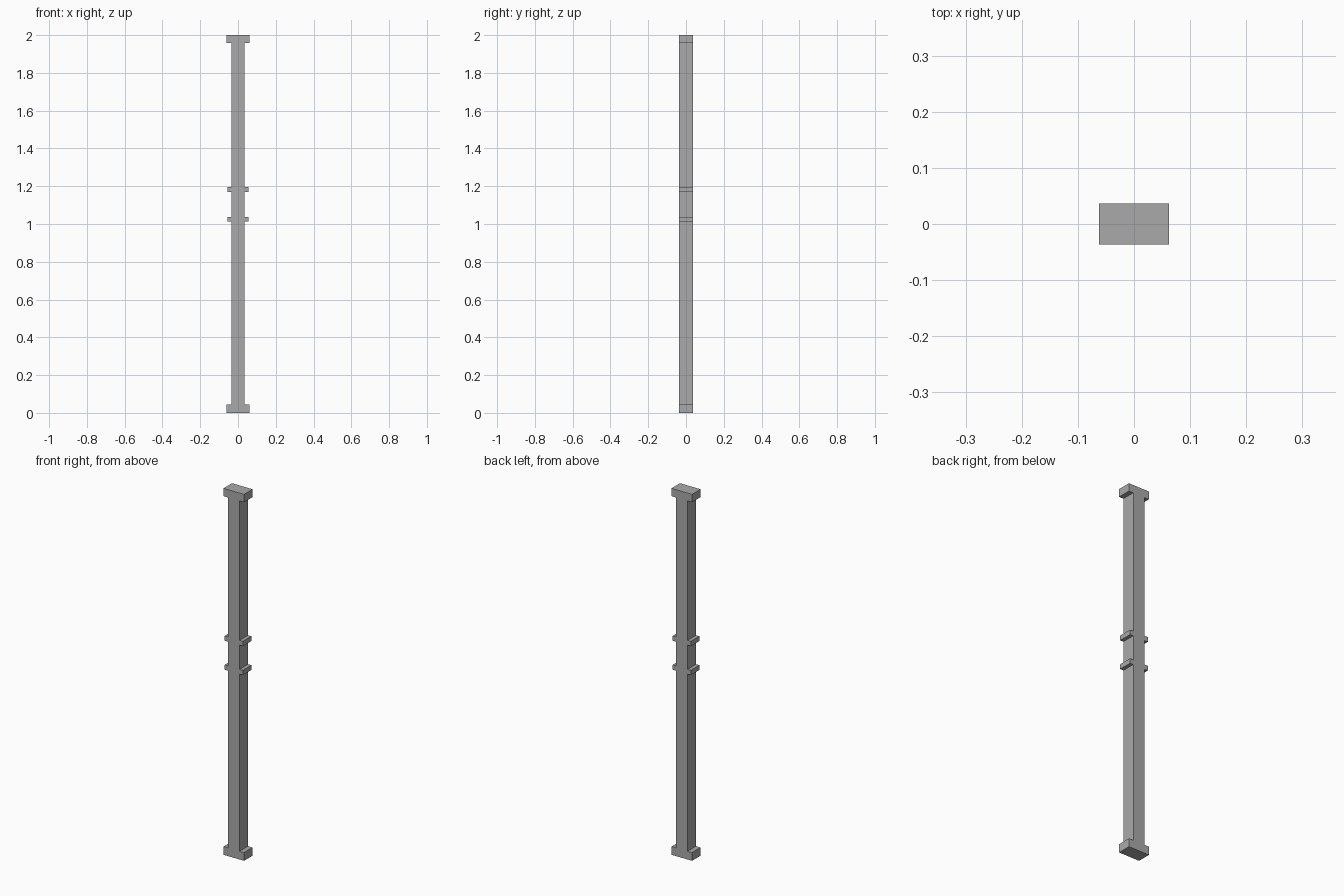
import bpy
import bmesh
from mathutils import Vector

cube = bpy.data.objects.get("Cube")
if cube:
    bpy.data.objects.remove(cube, do_unlink=True)

# Plain grey material
grey = bpy.data.materials.new("mid_grey")
grey.use_nodes = True
colour = (0.4, 0.4, 0.4, 1)
grey.diffuse_color = colour
grey.node_tree.nodes["Principled BSDF"].inputs["Base Color"].default_value = colour

HEIGHT = 2.0
SHAFT = 0.035   # half width of the shaft
DEPTH = 0.0365  # half depth of the whole post

# Flanges from bottom to top: (bottom, top, half width)
flanges = [
    (0.0, 0.045, 0.062),      # foot
    (1.012, 1.038, 0.055),    # lower band
    (1.17, 1.196, 0.055),     # upper band
    (1.957, HEIGHT, 0.062),   # cap
]

# Stepped outline of the right-hand edge, going up
edge = []
for bottom, top, width in flanges:
    if bottom > 0:
        edge.append((SHAFT, bottom))
    edge += [(width, bottom), (width, top)]
    if top < HEIGHT:
        edge.append((SHAFT, top))

# Close the outline with its mirror image and extrude it front to back
outline = edge + [(-x, z) for x, z in reversed(edge)]
bm = bmesh.new()
front = bm.faces.new([bm.verts.new((x, -DEPTH, z)) for x, z in outline])
result = bmesh.ops.extrude_face_region(bm, geom=[front], use_keep_orig=True)
back = [v for v in result["geom"] if isinstance(v, bmesh.types.BMVert)]
bmesh.ops.translate(bm, verts=back, vec=Vector((0, 2 * DEPTH, 0)))
bmesh.ops.recalc_face_normals(bm, faces=bm.faces[:])

mesh = bpy.data.meshes.new("flanged_post")
bm.to_mesh(mesh)
bm.free()
mesh.materials.append(grey)
post = bpy.data.objects.new("flanged_post", mesh)
bpy.context.collection.objects.link(post)
